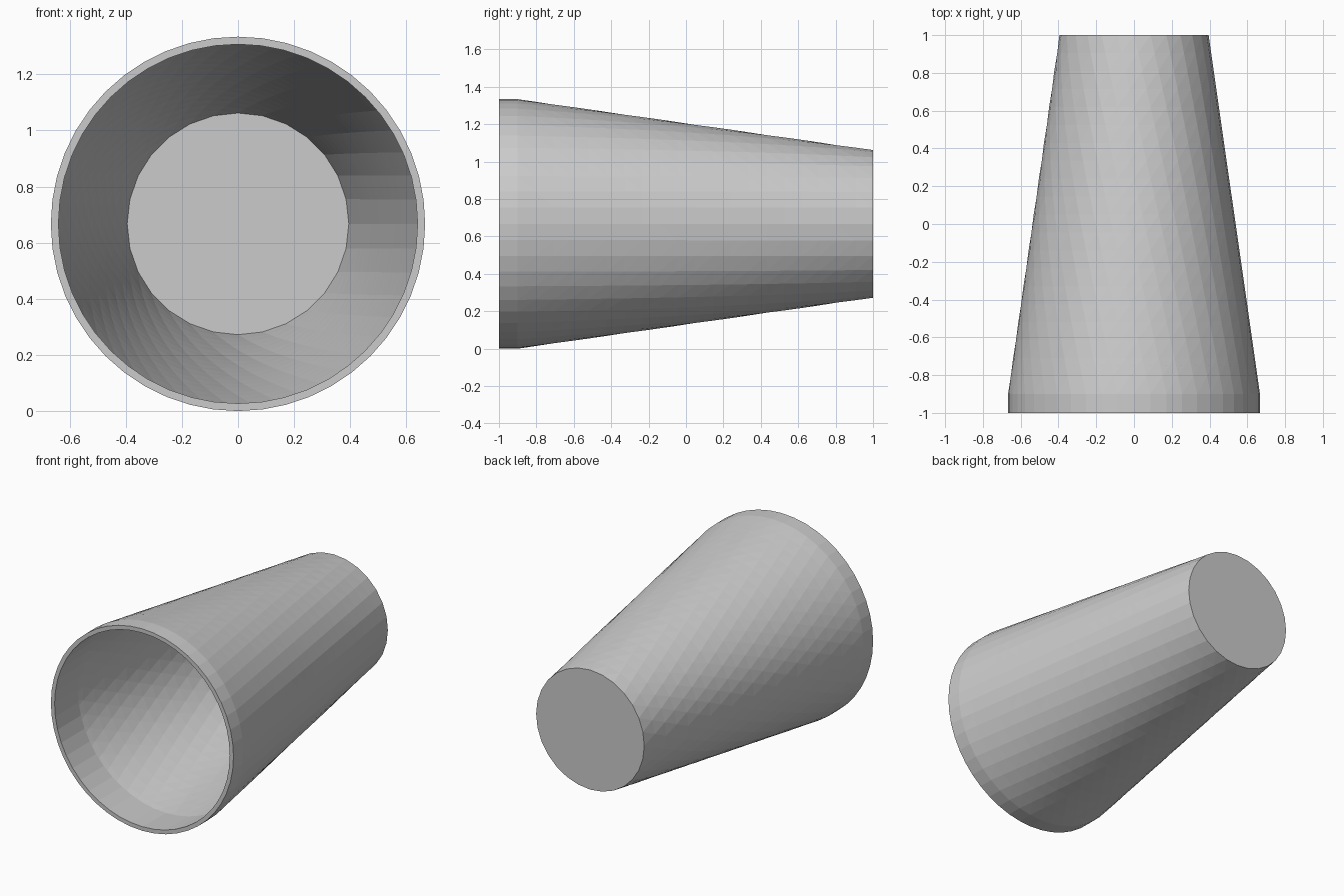
import bpy, bmesh
from math import cos, sin, pi

if "Cube" in bpy.data.objects:
    bpy.data.objects.remove(bpy.data.objects["Cube"])

CENTRE_Z = 0.667
R_MOUTH, R_BASE, R_LIP = 0.667, 0.395, 0.64
N_MOUTH, N_BASE = 48, 28

bm = bmesh.new()


def ring(radius, y, count):
    return [bm.verts.new((radius * cos(2 * pi * i / count), y,
                          CENTRE_Z + radius * sin(2 * pi * i / count)))
            for i in range(count)]


def stitch(a, b):
    """Join two rings whose side counts may differ."""
    na, nb = len(a), len(b)
    if na == nb:
        for i in range(na):
            bm.faces.new((a[i], a[(i + 1) % na], b[(i + 1) % na], b[i]))
        return
    i = j = 0
    while i < na or j < nb:
        if j == nb or (i < na and (i + 1) / na <= (j + 1) / nb):
            bm.faces.new((a[i % na], a[(i + 1) % na], b[j % nb]))
            i += 1
        else:
            bm.faces.new((a[i % na], b[(j + 1) % nb], b[j % nb]))
            j += 1


# Straight collar at the mouth
mouth = ring(R_MOUTH, -1, N_MOUTH)
row = ring(R_MOUTH, -0.9, N_MOUTH)
stitch(mouth, row)

# Tapered wall, each row losing one side
steps = N_MOUTH - N_BASE
for k in range(1, steps + 1):
    t = k / steps
    nxt = ring(R_MOUTH + (R_BASE - R_MOUTH) * t, -0.9 + 1.9 * t, N_MOUTH - k)
    stitch(row, nxt)
    row = nxt

# Closed base
bm.faces.new(row)

# Flat rim and inner lip running back to the wall
rim = ring(R_LIP, -1, N_MOUTH)
lip_end = ring(0.645, -0.75, N_MOUTH)
stitch(rim, mouth)
stitch(lip_end, rim)

bmesh.ops.recalc_face_normals(bm, faces=bm.faces[:])
mesh = bpy.data.meshes.new("cup")
bm.to_mesh(mesh)
bm.free()
cup = bpy.data.objects.new("cup", mesh)
bpy.context.collection.objects.link(cup)
